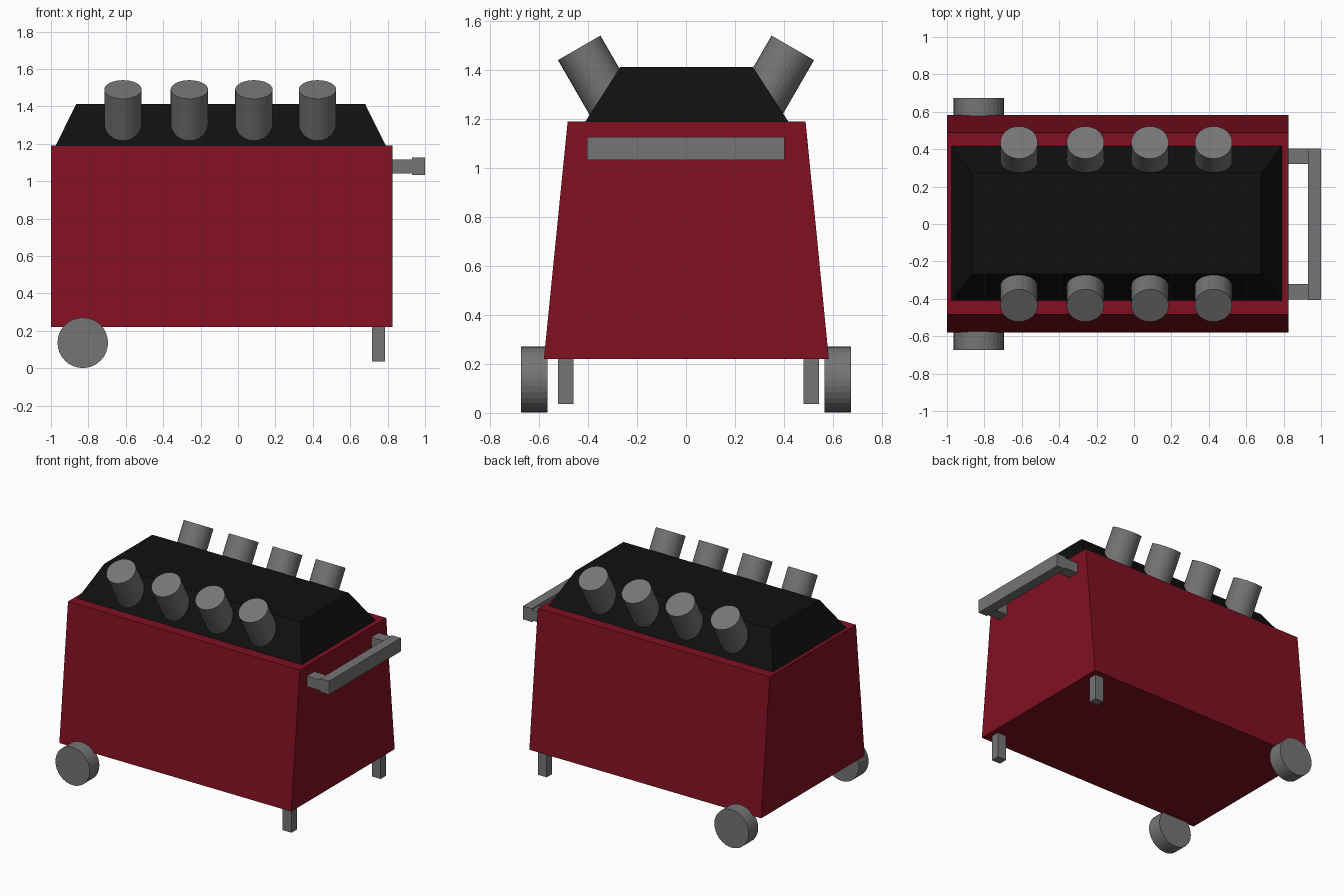
import bpy, bmesh
from math import radians, sin, cos
from mathutils import Matrix, Vector

if "Cube" in bpy.data.objects:
    bpy.data.objects.remove(bpy.data.objects["Cube"])


def material(name, rgb):
    m = bpy.data.materials.new(name)
    m.diffuse_color = (*rgb, 1)
    m.use_nodes = True
    m.node_tree.nodes["Principled BSDF"].inputs["Base Color"].default_value = m.diffuse_color
    return m


red = material("red_paint", (0.218, 0.005, 0.0155))
black = material("black_paint", (0.005, 0.005, 0.005))
steel = material("dark_grey_metal", (0.178, 0.178, 0.178))


def finish(name, bm, mat):
    bmesh.ops.recalc_face_normals(bm, faces=bm.faces)
    me = bpy.data.meshes.new(name)
    bm.to_mesh(me)
    bm.free()
    ob = bpy.data.objects.new(name, me)
    bpy.context.collection.objects.link(ob)
    me.materials.append(mat)
    return ob


def tapered_box(name, x, y, z, top_x=None, top_y=None, mat=steel):
    """Box from (min, max) ranges, with optional different ranges at the top."""
    bm = bmesh.new()
    bmesh.ops.create_cube(bm, size=2)
    for v in bm.verts:
        up = v.co.z > 0
        rx = top_x if up and top_x else x
        ry = top_y if up and top_y else y
        v.co = (rx[v.co.x > 0], ry[v.co.y > 0], z[up])
    return finish(name, bm, mat)


def cylinder(name, start, end, radius, sides=32):
    start, end = Vector(start), Vector(end)
    axis = end - start
    bm = bmesh.new()
    rot = axis.to_track_quat('Z', 'Y').to_matrix().to_4x4()
    bmesh.ops.create_cone(bm, cap_ends=True, segments=sides, radius1=radius,
                          radius2=radius, depth=axis.length,
                          matrix=Matrix.Translation((start + end) / 2) @ rot)
    return finish(name, bm, steel)


# Cart body and sloped top
tapered_box("cart_body", (-1, 0.825), (-0.58, 0.583), (0.22, 1.19),
            top_y=(-0.483, 0.488), mat=red)
tapered_box("sloped_top", (-0.975, 0.79), (-0.41, 0.417), (1.19, 1.412),
            top_x=(-0.865, 0.68), top_y=(-0.268, 0.273), mat=black)

# Handle bar
tapered_box("handle_bar", (0.93, 1.0), (-0.405, 0.403), (1.032, 1.127))

tilt = radians(30)
for side, s in (("front", -1), ("back", 1)):
    # Tilted tubes along each slope
    for i, x in enumerate((-0.615, -0.26, 0.085, 0.425)):
        tip = Vector((x, s * 0.436, 1.49))
        root = tip - 0.32 * Vector((0, s * sin(tilt), cos(tilt)))
        cylinder(f"{side}_tube_{i + 1}", root, tip, 0.1)
    # Wheel
    cylinder(f"{side}_wheel", (-0.83, s * 0.566, 0.136), (-0.83, s * 0.674, 0.136), 0.135)
    # Leg
    mid = 0.511 if s > 0 else -0.491
    tapered_box(f"{side}_leg", (0.717, 0.787), (mid - 0.031, mid + 0.031), (0.037, 0.24))
    # Handle post
    tapered_box(f"{side}_handle_post", (0.81, 0.935),
                tuple(sorted((s * 0.32, s * 0.403))), (1.042, 1.117))
